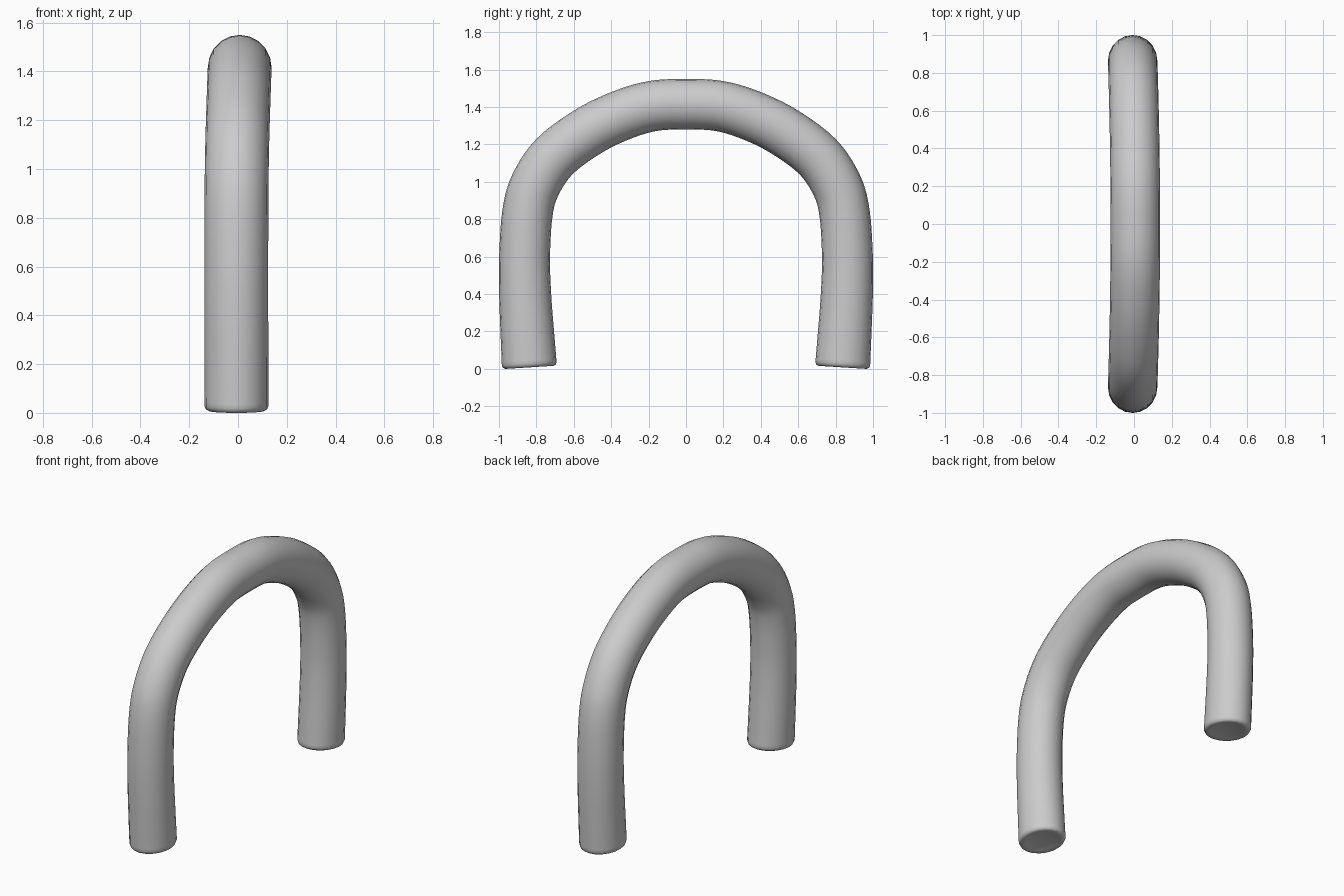
import bpy, bmesh, math
from mathutils import Vector

if "Cube" in bpy.data.objects:
    bpy.data.objects.remove(bpy.data.objects["Cube"])

SIDES, STEPS = 20, 5

# Half of the arch centre line (y, z, radius in the arch plane), foot to crown
half = [(0.837, 0.008, 0.147), (0.849, 0.2, 0.143), (0.86, 0.4, 0.139), (0.863, 0.6, 0.136),
        (0.848, 0.83, 0.135), (0.807, 0.98, 0.135), (0.705, 1.133, 0.135),
        (0.53, 1.265, 0.135), (0.353, 1.353, 0.135), (0.18, 1.405, 0.135)]
path = [Vector(p) for p in half] + [Vector((0, 1.415, 0.135))]
path += [Vector((-y, z, r)) for y, z, r in reversed(half)]


def smooth(pts):
    """Catmull-Rom interpolation through the points."""
    ext = [2 * pts[0] - pts[1]] + pts + [2 * pts[-1] - pts[-2]]
    out = []
    for i in range(1, len(ext) - 2):
        a, b, c, d = ext[i - 1:i + 3]
        for k in range(STEPS):
            t = k / STEPS
            out.append(0.5 * (2 * b + (c - a) * t + (2 * a - 5 * b + 4 * c - d) * t * t
                              + (3 * b - a - 3 * c + d) * t ** 3))
    return out + [pts[-1]]


pts = smooth(path)
bm = bmesh.new()


def ring(p, tangent, inset=0.0, shift=0.0):
    """Cross-section across the path; the crown bows slightly to +x."""
    n = Vector((0, -tangent.z, tangent.y))
    c = Vector((0.007 - 0.014 * (p.x / 0.86) ** 2, p.x, p.y)) + tangent * shift
    verts = []
    for k in range(SIDES):
        a = 2 * math.pi * k / SIDES
        verts.append(bm.verts.new(c + Vector(((0.131 - inset) * math.cos(a), 0, 0))
                                  + n * (p.z - inset) * math.sin(a)))
    return verts


tans = []
for i in range(len(pts)):
    d = pts[min(i + 1, len(pts) - 1)] - pts[max(i - 1, 0)]
    tans.append(Vector((0, d.x, d.y)).normalized())

# Rounded rim and shallow dished end at each foot: (inset, distance inward)
rim = [(0.075, 0.012), (0.04, 0.004), (0.018, 0.0), (0.006, 0.006), (0.0, 0.02)]
rings = [ring(pts[0], tans[0], i, s) for i, s in rim]
rings += [ring(p, t) for p, t in zip(pts[1:-1], tans[1:-1])]
rings += [ring(pts[-1], tans[-1], i, -s) for i, s in reversed(rim)]

for a, b in zip(rings, rings[1:]):
    for k in range(SIDES):
        j = (k + 1) % SIDES
        bm.faces.new((a[k], a[j], b[j], b[k]))
bm.faces.new(rings[0])
bm.faces.new(rings[-1])
bmesh.ops.recalc_face_normals(bm, faces=bm.faces)
for f in bm.faces:
    f.smooth = True

# Arched tube
mesh = bpy.data.meshes.new("arched_tube")
bm.to_mesh(mesh)
bm.free()
tube = bpy.data.objects.new("arched_tube", mesh)
bpy.context.collection.objects.link(tube)
